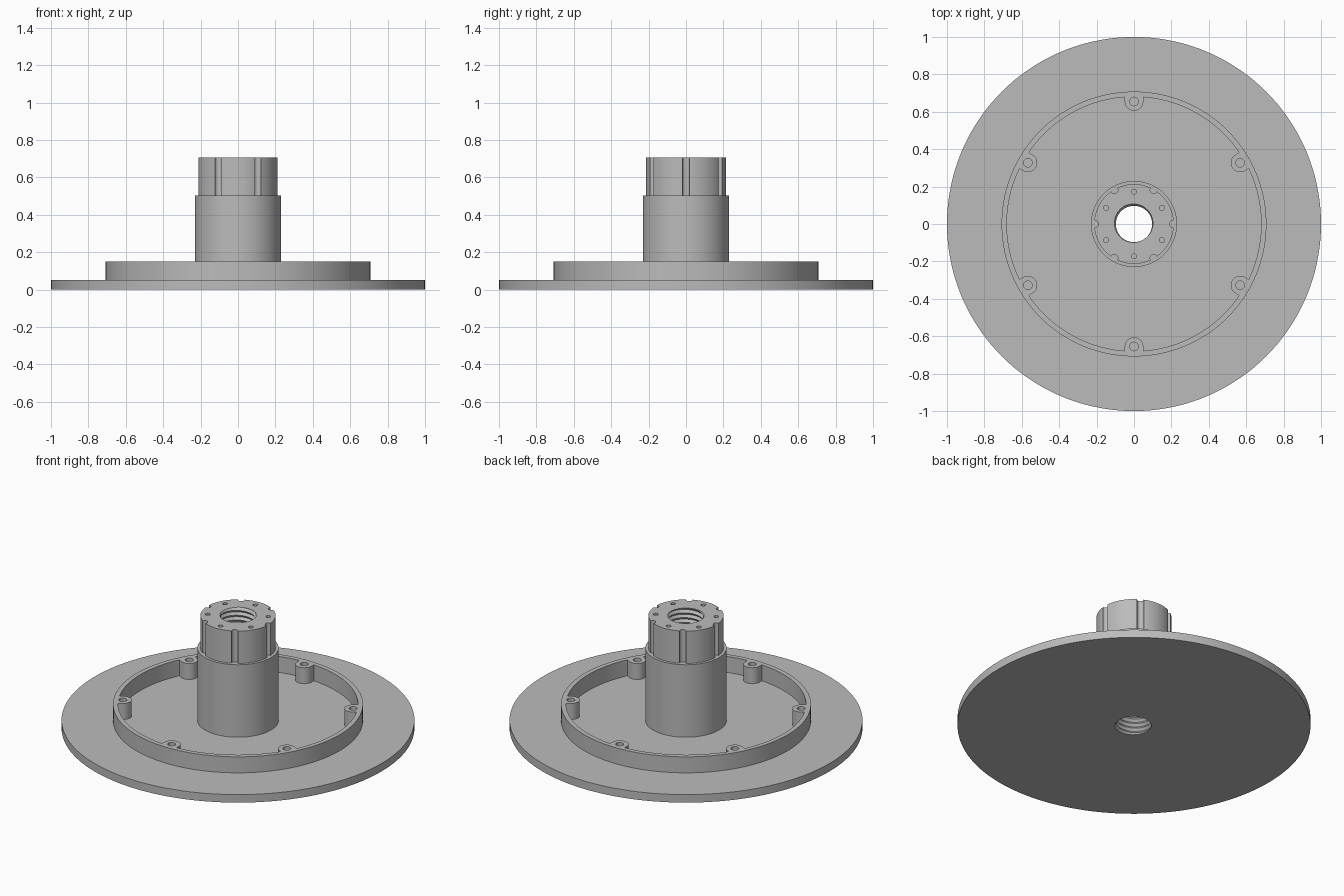
import bpy, bmesh
from math import sin, cos, pi, radians
from mathutils import Matrix, Vector

cube = bpy.data.objects.get("Cube")
if cube:
    bpy.data.objects.remove(cube)

grey = bpy.data.materials.new("plain grey")
grey.use_nodes = True
grey.diffuse_color = (0.5, 0.5, 0.5, 1)
grey.node_tree.nodes["Principled BSDF"].inputs["Base Color"].default_value = (0.5, 0.5, 0.5, 1)

BASE, RIM_TOP, STEP, TOP = 0.05, 0.15, 0.503, 0.705
HEX = [radians(60 * i) for i in range(6)]
HEX_OFFSET = [a + radians(30) for a in HEX]


def make_object(name, bm):
    bmesh.ops.recalc_face_normals(bm, faces=bm.faces)
    mesh = bpy.data.meshes.new(name)
    bm.to_mesh(mesh)
    bm.free()
    mesh.materials.append(grey)
    obj = bpy.data.objects.new(name, mesh)
    bpy.context.collection.objects.link(obj)
    return obj


def add_cylinder(bm, angle, dist, radius, z0, z1, sides=24):
    place = Matrix.Translation((dist * cos(angle), dist * sin(angle), (z0 + z1) / 2))
    bmesh.ops.create_cone(bm, cap_ends=True, segments=sides, radius1=radius,
                          radius2=radius, depth=z1 - z0, matrix=place)


def combine(target, tool, operation):
    mod = target.modifiers.new(operation, "BOOLEAN")
    mod.object, mod.operation, mod.solver = tool, operation, "EXACT"
    bpy.context.view_layer.objects.active = target
    bpy.ops.object.modifier_apply(modifier=mod.name)
    bpy.data.objects.remove(tool)


# Flange, raised rim and stepped hub turned from one profile
profile = [(0, 0), (1, 0), (1, BASE), (0.708, BASE), (0.708, RIM_TOP), (0.68, RIM_TOP),
           (0.68, BASE), (0.23, BASE), (0.23, STEP), (0.213, STEP), (0.213, TOP), (0, TOP)]
bm = bmesh.new()
verts = [bm.verts.new((r, 0, z)) for r, z in profile]
edges = [bm.edges.new(pair) for pair in zip(verts, verts[1:])]
bmesh.ops.spin(bm, geom=verts + edges, axis=(0, 0, 1), cent=(0, 0, 0),
               angle=2 * pi, steps=144, use_merge=True)
bmesh.ops.remove_doubles(bm, verts=bm.verts, dist=0.0001)
flange = make_object("flanged_hub", bm)

# Six U-shaped screw bosses growing inward from the rim
bm = bmesh.new()
outline = [(0.655 + 0.05 * cos(t), 0.05 * sin(t))
           for t in (pi / 2 + pi * i / 16 for i in range(17))]
outline += [(0.693, -0.05), (0.693, 0.05)]
for a in HEX_OFFSET:
    turn = Matrix.Rotation(a, 3, "Z")
    face = bm.faces.new([bm.verts.new(turn @ Vector((x, y, BASE - 0.01))) for x, y in outline])
    grown = bmesh.ops.extrude_face_region(bm, geom=[face])["geom"]
    moved = [v for v in grown if isinstance(v, bmesh.types.BMVert)]
    bmesh.ops.translate(bm, verts=moved, vec=(0, 0, RIM_TOP - BASE + 0.01))
combine(flange, make_object("screw_bosses", bm), "UNION")

# Screw holes, hub pin holes and the grooves down the collar
bm = bmesh.new()
for a in HEX_OFFSET:
    add_cylinder(bm, a, 0.655, 0.023, BASE + 0.005, 0.3)
    add_cylinder(bm, a, 0.172, 0.014, STEP, 0.8, 16)
for a in HEX:
    add_cylinder(bm, a, 0.21, 0.019, STEP, 0.8)
combine(flange, make_object("hole_cutters", bm), "DIFFERENCE")

# Threaded bore: crest and root helices joined into one closed cutter
SIDES, TURNS, PITCH = 48, 30, 0.03
bm = bmesh.new()


def helix(radius, lift, count):
    return [bm.verts.new((radius * cos(2 * pi * n / SIDES), radius * sin(2 * pi * n / SIDES),
                          PITCH * n / SIDES + lift)) for n in range(count)]


count = SIDES * TURNS + 1
crest = helix(0.097, -0.1, count + SIDES)
root = helix(0.109, -0.1 + PITCH / 2, count)
for n in range(count - 1):
    bm.faces.new((crest[n], crest[n + 1], root[n + 1], root[n]))
    bm.faces.new((root[n], root[n + 1], crest[n + SIDES + 1], crest[n + SIDES]))
for end in (-0.15, 0.85):
    centre = bm.verts.new((0, 0, end))
    rim = [e for e in bm.edges if e.is_boundary and abs(e.verts[0].co.z - end) < 0.2
           and centre not in e.verts]
    for e in rim:
        bm.faces.new((e.verts[0], e.verts[1], centre))
combine(flange, make_object("thread_cutter", bm), "DIFFERENCE")

# Smooth round walls with crisp edges
bpy.ops.object.select_all(action="DESELECT")
flange.select_set(True)
bpy.context.view_layer.objects.active = flange
bpy.ops.object.shade_smooth_by_angle(angle=radians(30))
